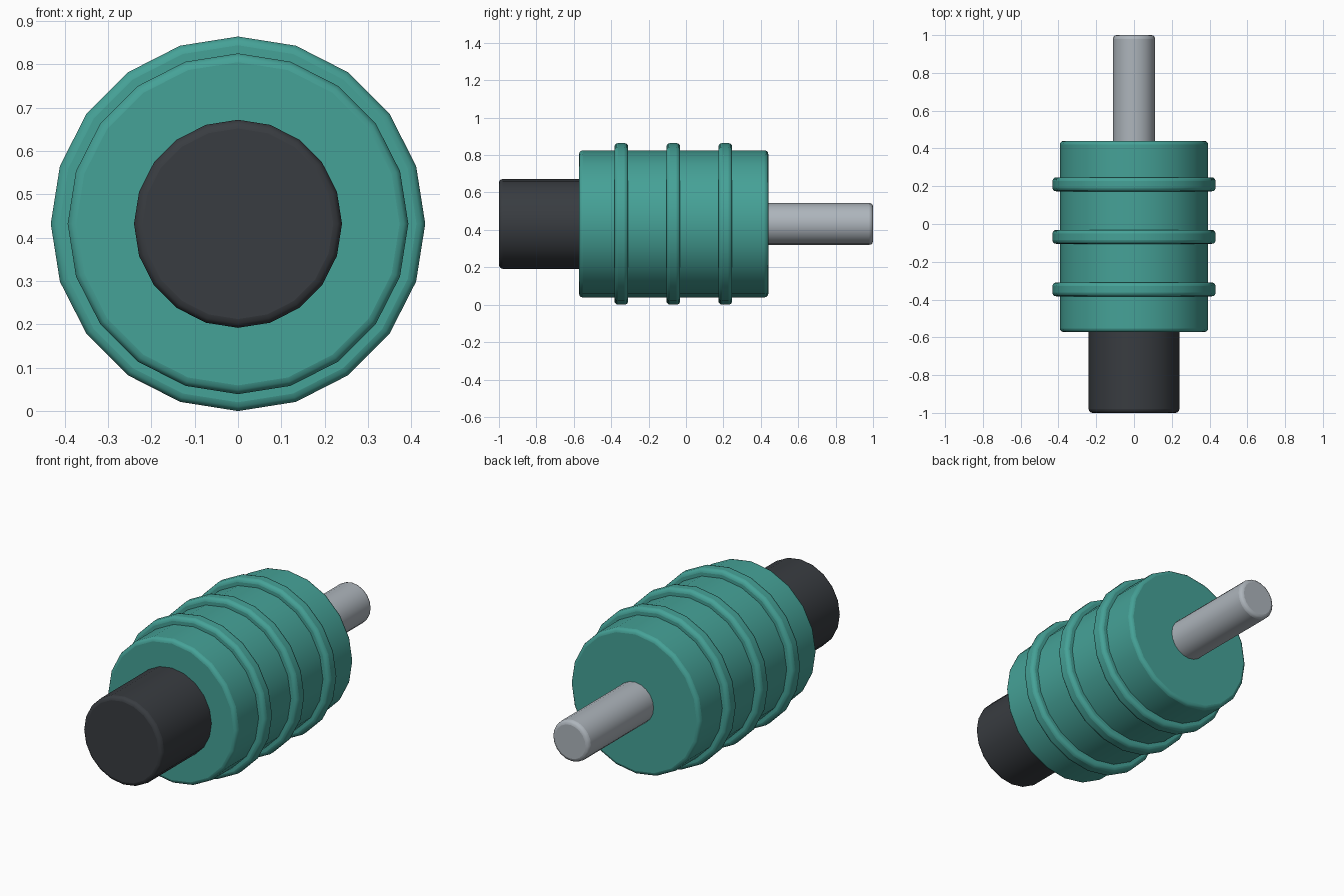
import bpy, bmesh
from math import pi
from mathutils import Matrix

if "Cube" in bpy.data.objects:
    bpy.data.objects.remove(bpy.data.objects["Cube"])

SIDES = 20
AXIS_Z = 0.432


def material(name, rgb):
    m = bpy.data.materials.new(name)
    m.diffuse_color = (*rgb, 1)
    m.use_nodes = True
    m.node_tree.nodes["Principled BSDF"].inputs["Base Color"].default_value = m.diffuse_color
    return m


def drum(name, radius, y0, y1, mat, bevel=0.02):
    """Closed 20-sided cylinder along y with rounded rims."""
    bm = bmesh.new()
    bmesh.ops.create_cone(bm, cap_ends=True, segments=SIDES, radius1=radius,
                          radius2=radius, depth=y1 - y0,
                          matrix=Matrix.Rotation(pi / 2, 4, 'X'))
    me = bpy.data.meshes.new(name)
    bm.to_mesh(me)
    bm.free()
    me.materials.append(mat)
    ob = bpy.data.objects.new(name, me)
    ob.location = (0, (y0 + y1) / 2, AXIS_Z)
    bpy.context.collection.objects.link(ob)
    mod = ob.modifiers.new("rounded_rims", 'BEVEL')
    mod.width = bevel
    mod.segments = 3
    mod.limit_method = 'ANGLE'
    mod.angle_limit = pi / 4
    bpy.ops.object.select_all(action='DESELECT')
    ob.select_set(True)
    bpy.context.view_layer.objects.active = ob
    bpy.ops.object.shade_smooth_by_angle(angle=pi / 6)
    return ob


teal = material("teal", (0.06, 0.36, 0.31))
dark = material("dark", (0.04, 0.045, 0.052))
steel = material("steel", (0.42, 0.46, 0.50))

# Main housing
drum("body", 0.393, -0.572, 0.44, teal)

# Raised bands around the housing
for i, y in enumerate((-0.346, -0.068, 0.21)):
    drum(f"band_{i + 1}", 0.432, y - 0.037, y + 0.037, teal)

# Front cap and rear shaft, both seated inside the housing
drum("front_cap", 0.24, -1.0, -0.53, dark)
drum("rear_shaft", 0.112, 0.40, 1.0, steel)
